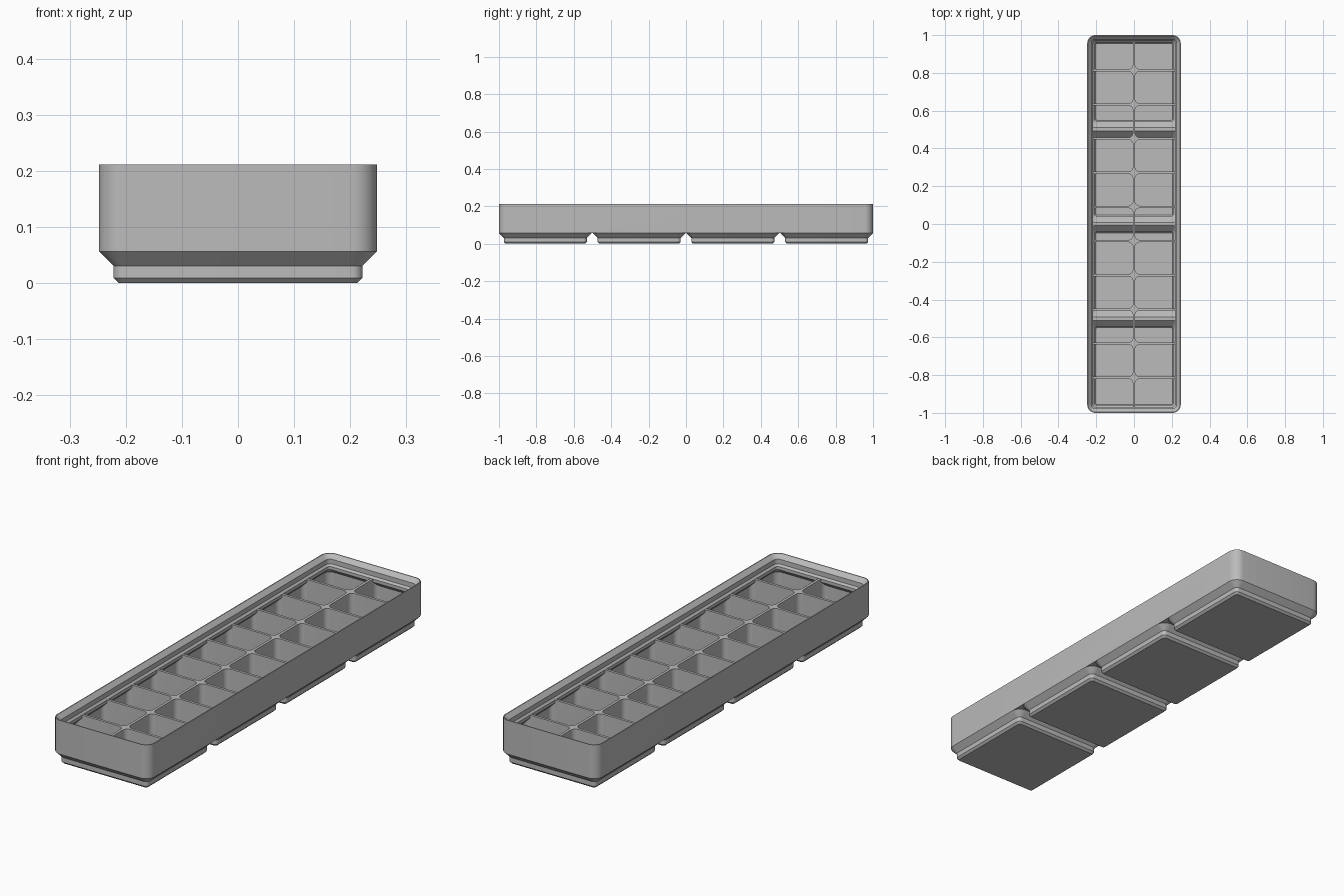
import bpy
import bmesh
import math

if "Cube" in bpy.data.objects:
    bpy.data.objects.remove(bpy.data.objects["Cube"], do_unlink=True)

S = 2 / 167.5            # millimetres to scene units
CELL, LONG = 42, 63      # grid pitch, extra half length of the four-cell bin
HEIGHT = 17.72

grey = bpy.data.materials.new("plain_grey")
grey.use_nodes = True
grey.diffuse_color = (0.5, 0.5, 0.5, 1)
grey.node_tree.nodes["Principled BSDF"].inputs["Base Color"].default_value = (0.5, 0.5, 0.5, 1)


def ring(bm, hx, hy, r, z, cx=0, cy=0, steps=8):
    """Rounded rectangle of vertices at height z."""
    verts = []
    for i, (sx, sy) in enumerate([(1, 1), (-1, 1), (-1, -1), (1, -1)]):
        for k in range(steps + 1):
            a = math.pi / 2 * (i + k / steps)
            x = cx + sx * (hx - r) + r * math.cos(a)
            y = cy + sy * (hy - r) + r * math.sin(a)
            verts.append(bm.verts.new((x * S, y * S, z * S)))
    return verts


def loft(bm, profile, extra=0, cx=0, cy=0, hy=None):
    """Closed solid through rings given as (half width, corner radius, z)."""
    rings = [ring(bm, h, hy or h + extra, r, z, cx, cy) for h, r, z in profile]
    bm.faces.new(rings[0][::-1])
    bm.faces.new(rings[-1])
    n = len(rings[0])
    for low, high in zip(rings, rings[1:]):
        for i in range(n):
            j = (i + 1) % n
            bm.faces.new((low[i], low[j], high[j], high[i]))


def finish(bm, name):
    mesh = bpy.data.meshes.new(name)
    bm.to_mesh(mesh)
    bm.free()
    mesh.materials.append(grey)
    obj = bpy.data.objects.new(name, mesh)
    bpy.context.collection.objects.link(obj)
    return obj


def combine(target, other, operation):
    """Apply a boolean and remove the helper."""
    mod = target.modifiers.new("bool", "BOOLEAN")
    mod.operation, mod.solver, mod.object = operation, "EXACT", other
    bpy.context.view_layer.update()
    graph = bpy.context.evaluated_depsgraph_get()
    mesh = bpy.data.meshes.new_from_object(target.evaluated_get(graph))
    target.modifiers.clear()
    target.data = mesh
    bpy.data.objects.remove(other, do_unlink=True)


def long_solid(name, profile):
    bm = bmesh.new()
    loft(bm, profile, LONG)
    return finish(bm, name)


def per_cell(name, profile):
    bm = bmesh.new()
    for i in range(4):
        loft(bm, profile, cy=(i - 1.5) * CELL)
    return finish(bm, name)


# Outer block standing on four stepped feet
tray = long_solid("divided_tray", [(20.75, 3.75, 4.75), (20.75, 3.75, HEIGHT)])
feet = per_cell("feet", [(17.8, 0.8, 0), (18.6, 1.6, 0.8), (18.6, 1.6, 2.6),
                         (20.75, 3.75, 4.75), (20, 3, 5.5)])
combine(tray, feet, "UNION")

# Stacking lip
lip = long_solid("lip_cutter", [(18.15, 1.15, 13.67), (18.85, 1.85, 14.37),
                                (18.85, 1.85, 16.17), (21.4, 4.4, 18.72)])
combine(tray, lip, "DIFFERENCE")

# Hollow that narrows under the lip and drops into each foot
hollow = long_solid("hollow", [(19.8, 2.8, 6), (19.8, 2.8, 10.82),
                               (18.15, 1.15, 12.47), (18.15, 1.15, 13.9)])
wells = per_cell("foot_wells", [(17, 0.5, 1.2), (17.4, 0.9, 1.6),
                                (17.4, 0.9, 3.1), (20.6, 3.4, 6.3)])
combine(hollow, wells, "UNION")

# Two columns by eleven rows of round-cornered compartments
WALL, ROWS = 1.0, 11
pitch = (2 * 82.8 + WALL) / ROWS
half_x = (19.8 - WALL / 2) / 2
bm = bmesh.new()
for side in (-1, 1):
    for row in range(ROWS):
        loft(bm, [(half_x, 2.0, 0.5), (half_x, 2.0, 15)],
             cx=side * (half_x + WALL / 2), cy=(row - (ROWS - 1) / 2) * pitch,
             hy=(pitch - WALL) / 2)
compartments = finish(bm, "compartments")
combine(compartments, hollow, "INTERSECT")
combine(tray, compartments, "DIFFERENCE")

# Smooth the rounded corners only
bpy.ops.object.select_all(action="DESELECT")
tray.select_set(True)
bpy.context.view_layer.objects.active = tray
bpy.ops.object.shade_smooth_by_angle(angle=math.radians(30))
